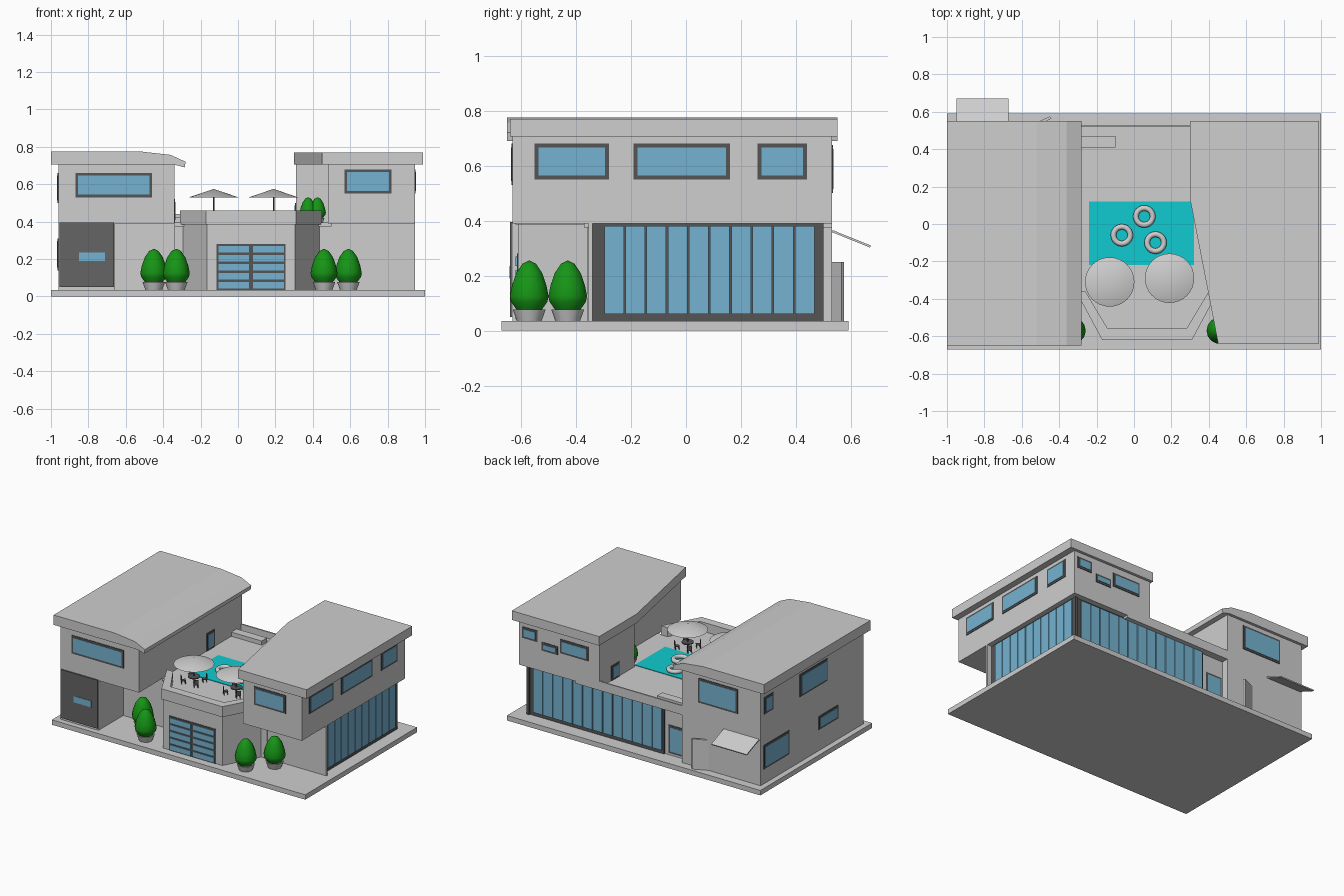
import bpy, bmesh, math
from mathutils import Vector, Matrix

cube = bpy.data.objects.get("Cube")
if cube:
    bpy.data.objects.remove(cube)


def material(name, r, g, b):
    m = bpy.data.materials.new(name)
    m.use_nodes = True
    m.diffuse_color = (r, g, b, 1)
    m.node_tree.nodes["Principled BSDF"].inputs["Base Color"].default_value = (r, g, b, 1)
    return m


WALL = material("pale grey", .62, .62, .62)
DARK = material("dark frame grey", .09, .09, .09)
DOOR = material("garage grey", .13, .13, .13)
GLASS = material("blue glass", .18, .45, .64)
WATER = material("turquoise water", .005, .6, .64)
LEAF = material("leaf green", .008, .3, .008)


def finish(name, bm, mat, smooth=False):
    bmesh.ops.recalc_face_normals(bm, faces=bm.faces)
    me = bpy.data.meshes.new(name)
    bm.to_mesh(me)
    bm.free()
    me.materials.append(mat)
    ob = bpy.data.objects.new(name, me)
    bpy.context.collection.objects.link(ob)
    if smooth:
        bpy.ops.object.select_all(action='DESELECT')
        ob.select_set(True)
        bpy.context.view_layer.objects.active = ob
        bpy.ops.object.shade_smooth_by_angle(angle=math.radians(40))
    return ob


def prism(name, pts, lo, hi, mat, axis='z'):
    """Extrude an outline upward, or an x/z outline along y."""
    bm = bmesh.new()
    put = (lambda a, b, c: (a, b, c)) if axis == 'z' else (lambda a, b, c: (a, c, b))
    face = bm.faces.new([bm.verts.new(put(a, b, lo)) for a, b in pts])
    new = bmesh.ops.extrude_face_region(bm, geom=[face])["geom"]
    top = [v for v in new if isinstance(v, bmesh.types.BMVert)]
    bmesh.ops.translate(bm, verts=top, vec=put(0, 0, hi - lo))
    return finish(name, bm, mat)


def box(name, x0, x1, y0, y1, z0, z1, mat):
    return prism(name, [(x0, y0), (x1, y0), (x1, y1), (x0, y1)], z0, z1, mat)


def lathe(name, profile, at, mat, sides=24, smooth=True):
    """Spin a radius/height profile about a vertical axis."""
    bm = bmesh.new()
    vs = [bm.verts.new((r, 0, z)) for r, z in profile]
    es = [bm.edges.new(p) for p in zip(vs, vs[1:])]
    bmesh.ops.spin(bm, geom=vs + es, cent=(0, 0, 0), axis=(0, 0, 1),
                   angle=math.tau, steps=sides, use_merge=True)
    bmesh.ops.remove_doubles(bm, verts=bm.verts, dist=1e-5)
    bmesh.ops.translate(bm, verts=bm.verts, vec=at)
    return finish(name, bm, mat, smooth)


def panel(name, side, wall, a0, a1, z0, z1, mat, out):
    """Thin plate on a wall; side is the axis and direction it faces."""
    s = 1 if side[0] == '+' else -1
    lo, hi = sorted((wall - s * .01, wall + s * out))
    if side[1] == 'x':
        return box(name, lo, hi, a0, a1, z0, z1, mat)
    return box(name, a0, a1, lo, hi, z0, z1, mat)


def window(name, side, wall, a0, a1, z0, z1, rim=.014):
    panel(name + "_frame", side, wall, a0, a1, z0, z1, DARK, .004)
    panel(name + "_glass", side, wall, a0 + rim, a1 - rim, z0 + rim, z1 - rim, GLASS, .007)


def glass_run(name, side, wall, a0, a1, count):
    step = (a1 - a0) / count
    for i in range(count):
        panel(f"{name}_pane_{i + 1}", side, wall, a0 + i * step + .003,
              a0 + (i + 1) * step - .003, .06, .38, GLASS, .008)


# Base and ground floor
box("base_slab", -1, 1, -.67, .59, 0, .035, WALL)
box("left_ground_floor", -.96, -.34, -.35, .53, .035, .4, WALL)
box("garage", -.96, -.66, -.63, -.35, .035, .4, WALL)
box("middle_ground_floor", -.34, .48, -.36, .48, .035, .39, WALL)
box("right_ground_floor", .48, .9, -.35, .48, .035, .39, WALL)
box("right_front_wall", .48, .945, -.355, -.34, .035, .39, WALL)
box("side_glazing_frame", .89, .91, -.345, .5, .035, .39, DARK)
box("back_glazing_frame", -.17, .91, .475, .49, .035, .39, DARK)
glass_run("side_glazing", '+x', .91, -.3, .47, 10)
glass_run("back_glazing", '+y', .49, -.16, .86, 13)
box("terrace_floor", -.34, .5, -.37, .53, .375, .395, WALL)

# Upper floors
box("left_upper_floor", -.96, -.34, -.63, .53, .39, .72, WALL)
prism("right_upper_floor", [(.48, -.63), (.945, -.63), (.945, .53), (.31, .53),
                            (.31, .14), (.48, .14)], .39, .715, WALL)
prism("left_roof", [(-1, .705), (-.34, .705), (-.285, .69), (-.28, .72), (-.36, .757),
                    (-.52, .775), (-1, .775)], -.65, .55, WALL, 'y')
prism("right_roof", [(.45, -.64), (.99, -.64), (.99, .55), (.3, .55), (.3, .13)],
      .705, .77, WALL)

# Entrance bay with its parapet
bay = [(-.31, -.36), (-.17, -.62), (.31, -.62), (.45, -.36)]
inner = [(-.26, -.36), (-.14, -.56), (.28, -.56), (.4, -.36)]
prism("entrance_bay", [(-.3, -.35), (-.165, -.61), (.305, -.61), (.44, -.35)], .035, .395, WALL)
for i in range(3):
    prism(f"parapet_{i + 1}", [bay[i], bay[i + 1], inner[i + 1], inner[i]], .385, .46, WALL)
panel("entrance_frame", '-y', -.61, -.115, .255, .035, .28, DARK, .004)
for col in range(2):
    for row in range(5):
        x, z = -.105 + col * .185, .042 + row * .048
        panel(f"entrance_pane_{col}_{row}", '-y', -.61, x, x + .165, z, z + .035, GLASS, .009)

# Garage door
panel("garage_door", '-y', -.63, -.955, -.662, .05, .395, DOOR, .009)
panel("garage_door_window", '-y', -.638, -.85, -.71, .19, .235, GLASS, .004)

# Windows and doors
for name, side, wall, a0, a1, z0, z1 in [
        ("left_front_window", '-y', -.63, -.87, -.46, .53, .66),
        ("right_front_window", '-y', -.63, .57, .82, .55, .68),
        ("side_window_front", '+x', .945, -.55, -.28, .55, .68),
        ("side_window_middle", '+x', .945, -.19, .16, .55, .68),
        ("side_window_rear", '+x', .945, .26, .44, .55, .68),
        ("back_window_outer", '+y', .53, .8, .92, .59, .67),
        ("back_window_small", '+y', .53, .64, .765, .54, .6),
        ("back_window_inner", '+y', .53, .4, .62, .56, .66),
        ("left_back_window", '+y', .53, -.78, -.47, .5, .675),
        ("left_side_window", '-x', -.96, -.22, .09, .5, .66),
        ("left_side_window_small", '-x', -.96, .39, .49, .53, .65),
        ("left_low_window_rear", '-x', -.96, .21, .5, .14, .31),
        ("left_low_window_front", '-x', -.96, -.34, -.12, .185, .28),
        ("left_terrace_door", '+x', -.34, .13, .22, .395, .52),
        ("right_terrace_door", '-x', .31, .31, .4, .395, .5),
        ("back_door", '+y', .48, -.33, -.2, .05, .25)]:
    window(name, side, wall, a0, a1, z0, z1)

# Back porch: awning, screen and terrace edge
prism("awning", [(-.95, 0), (-.67, 0), (-.67, .15), (-.95, .15)], 0, .008, WALL).matrix_world = (
    Matrix.Translation((0, .53, .358)) @ Matrix.Rotation(math.radians(-22), 4, 'X'))
prism("porch_screen", [(-.45, .575), (-.44, .565), (-.53, .52), (-.55, .53)], .035, .25, WALL)
box("back_parapet", -.34, .31, .52, .53, .38, .44, WALL)
box("terrace_bench", -.34, -.1, .41, .47, .39, .425, WALL)

# Pool and swim rings
box("pool", -.24, .32, -.22, .12, .39, .399, WATER)
for i, (x, y) in enumerate([(.055, .04), (-.065, -.06), (.115, -.1)]):
    circle = [(.045 + .015 * math.cos(t * math.tau / 10), .015 * math.sin(t * math.tau / 10))
              for t in range(11)]
    lathe(f"swim_ring_{i + 1}", circle, (x, y, .41), WALL)

# Umbrellas, tables and chairs
for n, (x, y) in enumerate([(-.13, -.31), (.19, -.29)]):
    lathe(f"umbrella_{n + 1}", [(0, .575), (.132, .53), (0, .536)], (x, y, 0), WALL, 32)
    lathe(f"umbrella_pole_{n + 1}", [(.004, .39), (.004, .56)], (x, y, 0), DARK, 8)
    lathe(f"table_{n + 1}", [(0, .443), (.04, .443), (.04, .437), (0, .437)], (x, y, 0), DARK, 16)
    for k in range(4):
        d = Vector((math.cos(k * math.pi / 2 + .78), math.sin(k * math.pi / 2 + .78), 0))
        turn = Matrix.Translation(Vector((x, y, .392)) + d * .07) @ Matrix.Rotation(
            k * math.pi / 2 + .78, 4, 'Z')
        seat = box(f"chair_seat_{n}_{k}", -.015, .015, -.015, .015, .024, .029, DARK)
        back = box(f"chair_back_{n}_{k}", .012, .016, -.015, .015, .024, .06, DARK)
        legs = [box(f"chair_leg_{n}_{k}_{a}{b}", a * .012 - .002, a * .012 + .002,
                    b * .012 - .002, b * .012 + .002, 0, .025, DARK)
                for a in (-1, 1) for b in (-1, 1)]
        for part in [seat, back] + legs:
            part.matrix_world = turn

# Potted shrubs
for i, (x, y, z, s) in enumerate([(-.33, -.57, .035, 1), (-.45, -.43, .035, 1),
                                  (.46, -.57, .035, 1), (.59, -.43, .035, 1),
                                  (.375, .08, .394, .62), (.425, .08, .394, .62)]):
    pot = [(0, 0), (.045, 0), (.06, .042), (.053, .042), (.05, .035), (0, .035)]
    shrub = [(0, .035), (.045, .038), (.068, .07), (.072, .09), (.064, .13),
             (.048, .175), (.025, .208), (0, .22)]
    for name, prof, mat, sides in (("pot", pot, WALL, 12), ("shrub", shrub, LEAF, 14)):
        lathe(f"{name}_{i + 1}", [(r * s, h * s) for r, h in prof], (x, y, z), mat, sides)
